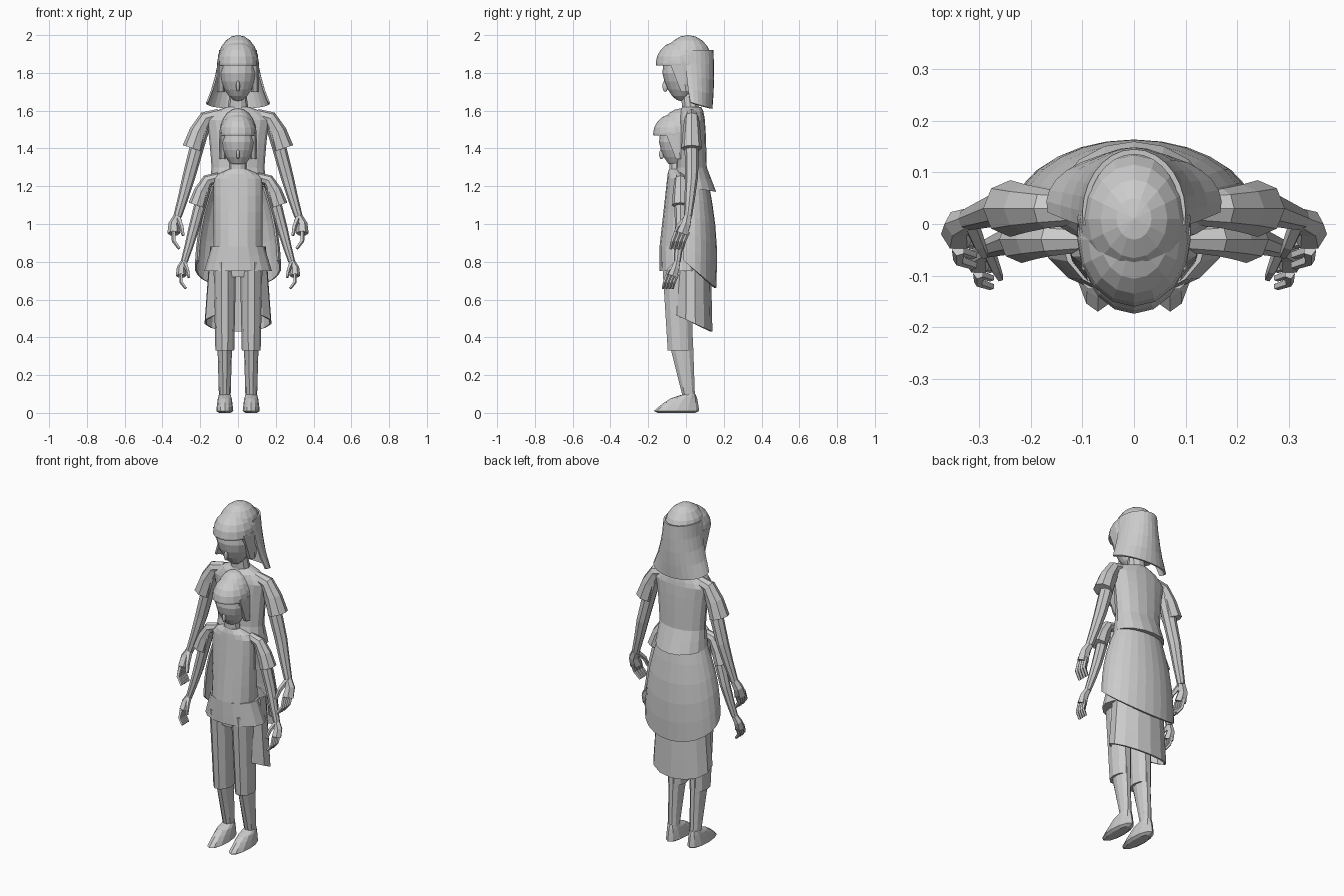
import bpy, bmesh
from math import sin, cos, pi, radians
from mathutils import Vector

cube = bpy.data.objects.get("Cube")
if cube:
    bpy.data.objects.remove(cube)

grey = bpy.data.materials.new("plain grey")
grey.use_nodes = True
shade = (0.6, 0.6, 0.6, 1)
grey.diffuse_color = shade
grey.node_tree.nodes["Principled BSDF"].inputs["Base Color"].default_value = shade


def add_object(name, bm, thickness=0, mirror=False):
    """Turn a bmesh into a grey, flat-shaded object."""
    bmesh.ops.recalc_face_normals(bm, faces=bm.faces)
    mesh = bpy.data.meshes.new(name)
    bm.to_mesh(mesh)
    bm.free()
    mesh.materials.append(grey)
    part = bpy.data.objects.new(name, mesh)
    bpy.context.collection.objects.link(part)
    if thickness:
        part.modifiers.new("Thickness", "SOLIDIFY").thickness = thickness
    if mirror:
        part.modifiers.new("Mirror", "MIRROR")


def skin(name, rings, closed=True, **options):
    """Bridge rings of points, capping the ends of closed sections."""
    bm = bmesh.new()
    rows = [[bm.verts.new(point) for point in ring] for ring in rings]
    count = len(rows[0])
    for upper, lower in zip(rows, rows[1:]):
        for i in range(count if closed else count - 1):
            j = (i + 1) % count
            bm.faces.new((upper[i], upper[j], lower[j], lower[i]))
    if closed:
        bm.faces.new(rows[0])
        bm.faces.new(rows[-1])
    add_object(name, bm, **options)


def flare(name, top, bottom, steps=4, sides=16, arc=None, tilt=0, ease=1, bulge=0, x=0, **options):
    """Blend two ellipses given as height, centre y, half width, half depth."""
    start, end = arc or (0, 360)
    top, bottom = Vector(top), Vector(bottom)
    rings = []
    for k in range(steps + 1):
        t = k / steps
        z = top.lerp(bottom, t)[0]
        _, y, wide, deep = top.lerp(bottom, t ** ease)
        swell = bulge * sin(pi * t)
        ring = []
        for i in range(sides + 1 if arc else sides):
            a = radians(start + (end - start) * i / sides)
            ring.append((x + (wide + swell) * cos(a), y + (deep + swell) * sin(a), z - tilt * t * sin(a)))
        rings.append(ring)
    skin(name, rings, closed=not arc, **options)


def limb(name, points, first, last, sides=8):
    """Tapered pair of tubes through the points, one on each side."""
    rings = []
    for k, point in enumerate(points):
        before, after = points[max(k - 1, 0)], points[min(k + 1, len(points) - 1)]
        u = (after - before).cross(Vector((0, 1, 0))).normalized()
        v = (after - before).cross(u).normalized()
        radius = first + (last - first) * k / (len(points) - 1)
        angles = [2 * pi * i / sides for i in range(sides)]
        rings.append([point + radius * (u * cos(a) + v * sin(a)) for a in angles])
    skin(name, rings, mirror=True)


def ball(name, centre, size, low=None, taper=0):
    """Ellipsoid, narrowed towards its base or closed off flat at a height."""
    bm = bmesh.new()
    bmesh.ops.create_uvsphere(bm, u_segments=16, v_segments=10, radius=1)
    for vert in bm.verts:
        narrow = 1 - taper * max(-vert.co.z, 0)
        vert.co = [c + s * p * n for c, s, p, n in zip(centre, size, vert.co, (narrow, narrow, 1))]
    if low is not None:
        bmesh.ops.bisect_plane(bm, geom=bm.verts[:] + bm.edges[:] + bm.faces[:],
                               plane_co=(0, 0, low), plane_no=(0, 0, -1), clear_outer=True)
        bmesh.ops.holes_fill(bm, edges=bm.edges[:])
    add_object(name, bm)


def head(who, y, z, s):
    """Face, nose, crown and fringe around a centre at brow height."""
    ball(who + "_face", (0, y - .025 * s, z - .03 * s), (.1 * s, .1 * s, .15 * s), taper=.2)
    ball(who + "_nose", (0, y - .11 * s, z - .1 * s), (.01 * s, .015 * s, .03 * s))
    ball(who + "_crown", (0, y + .01 * s, z + .02 * s), (.11 * s, .13 * s, .15 * s), low=z)
    ball(who + "_fringe", (0, y - .03 * s, z + .02 * s), (.11 * s, .13 * s, .12 * s), low=z + .01 * s)
    flare(who + "_side_hair", (z + .03 * s, y - .02 * s, .02 * s, .08 * s),
          (z - .13 * s, y, .02 * s, .03 * s), sides=6, x=.09 * s, mirror=True)


def arm(who, shoulder, s):
    """Sleeve, bare arm and a hand with curling fingers, on both sides."""
    def reach(x, y, z, base=shoulder):
        return Vector(base) + s * Vector((x, y, z))
    wrist = reach(.15, -.02, -.53)
    limb(who + "_sleeve", [reach(-.07, 0, .01), reach(0, 0, -.01), reach(.04, 0, -.08), reach(.07, 0, -.17)],
         .03 * s, .055 * s)
    limb(who + "_arm", [reach(.02, 0, -.06), reach(.09, 0, -.32), reach(.12, -.01, -.43), wrist],
         .04 * s, .022 * s)
    knuckle = reach(.02, -.03, -.09, wrist)
    limb(who + "_palm", [wrist, reach(.02, -.01, -.04, wrist), knuckle], .022 * s, .034 * s, sides=6)
    for i in range(4):
        root = reach(0, .03 - .02 * i, .01, knuckle)
        limb(f"{who}_finger_{i + 1}", [root, reach(0, -.02, -.05, root), reach(-.03, -.03, -.09, root)],
             .013 * s, .009 * s, sides=5)
    limb(who + "_thumb", [wrist, reach(-.02, -.05, -.05, wrist), reach(-.03, -.07, -.1, wrist)],
         .017 * s, .009 * s, sides=5)


# Tall figure: head, long hair and neck
head("tall", 0, 1.83, 1)
flare("tall_long_hair", (1.92, .02, .1, .125), (1.64, .04, .17, .1), ease=2, tilt=.03,
      bulge=.005, arc=(-10, 190), thickness=.01)
flare("tall_neck", (1.72, .01, .04, .04), (1.57, .03, .06, .05), sides=10)

# Tall figure: blouse with a flared hem, sleeved arms
flare("tall_yoke", (1.62, .03, .06, .05), (1.55, .03, .17, .07), steps=3, ease=.5)
flare("tall_blouse", (1.55, .03, .17, .07), (1.3, .03, .14, .08), ease=.6)
flare("tall_blouse_hem", (1.3, .03, .14, .08), (1.19, .04, .15, .12), steps=2, tilt=.02)
arm("tall", (.17, .03, 1.57), 1)

# Tall figure: long skirt, open at the front and lower behind
flare("tall_skirt", (1.22, .03, .14, .09), (.77, .03, .23, .13), steps=5, bulge=.02, tilt=.11,
      arc=(-20, 200), thickness=.01)

# Short figure: head, neck and sleeved arms
head("short", -.03, 1.46, .9)
flare("short_neck", (1.38, -.05, .04, .04), (1.24, -.05, .05, .04), sides=10)
arm("short", (.16, -.03, 1.24), .83)

# Short figure: tunic with a raised waist seam and spreading hem
flare("short_yoke", (1.29, -.05, .05, .04), (1.24, -.04, .13, .06), steps=2, ease=.5)
flare("short_tunic", (1.24, -.04, .13, .06), (.88, -.03, .13, .11))
flare("short_tunic_hem", (.88, -.03, .14, .11), (.75, -.02, .18, .12), steps=3)

# Under skirt hanging behind the legs
flare("under_skirt", (.88, .03, .15, .1), (.48, .03, .18, .11), sides=12, tilt=.05,
      arc=(-70, 250), thickness=.01)

# Trousers, bare shins and feet
flare("trouser_seat", (.85, -.04, .12, .08), (.72, -.04, .08, .07), sides=12)
flare("trouser_leg", (.8, -.05, .06, .08), (.33, -.03, .05, .07), sides=10, x=.07, mirror=True)
flare("shin", (.4, -.03, .04, .07), (.05, .02, .03, .03), sides=10, x=.07, mirror=True)
flare("foot", (.1, .02, .03, .03), (.01, -.05, .045, .12), sides=12, x=.07, ease=.6, mirror=True)
flare("sole", (.01, -.05, .045, .12), (0, -.05, .03, .1), steps=1, sides=12, x=.07, mirror=True)
